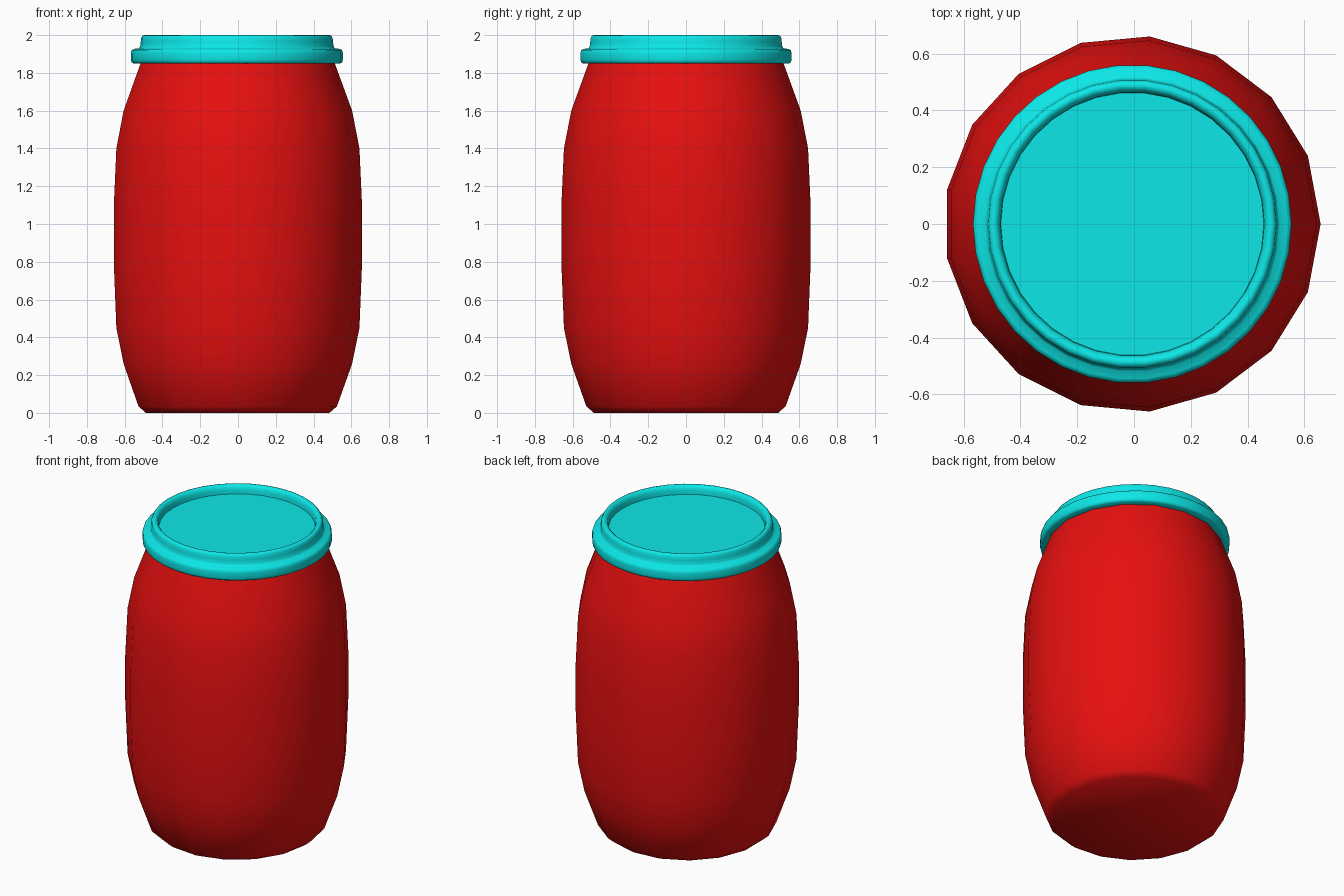
import bpy
import math

cube = bpy.data.objects.get("Cube")
if cube:
    bpy.data.objects.remove(cube, do_unlink=True)

CENTRE_X = -0.006


def material(name, colour):
    mat = bpy.data.materials.new(name)
    mat.use_nodes = True
    mat.diffuse_color = colour
    mat.node_tree.nodes["Principled BSDF"].inputs["Base Color"].default_value = colour
    return mat


def lathe(name, profile, sides, mat, sharp_angle):
    """Spin (radius, height) points around z and cap both ends."""
    verts, faces = [], []
    for radius, z in profile:
        for i in range(sides):
            a = math.tau * i / sides
            verts.append((radius * math.cos(a), radius * math.sin(a), z))
    for r in range(len(profile) - 1):
        low, high = r * sides, (r + 1) * sides
        for i in range(sides):
            j = (i + 1) % sides
            faces.append((low + i, low + j, high + j, high + i))
    faces.append(tuple(reversed(range(sides))))
    faces.append(tuple(range(len(verts) - sides, len(verts))))
    mesh = bpy.data.meshes.new(name)
    mesh.from_pydata(verts, [], faces)
    mesh.materials.append(mat)
    obj = bpy.data.objects.new(name, mesh)
    obj.location.x = CENTRE_X
    bpy.context.collection.objects.link(obj)
    bpy.ops.object.select_all(action="DESELECT")
    obj.select_set(True)
    bpy.context.view_layer.objects.active = obj
    bpy.ops.object.shade_smooth_by_angle(angle=math.radians(sharp_angle))
    return obj


red = material("red plastic", (0.8, 0.005, 0.005, 1))
teal = material("teal plastic", (0.004, 0.8, 0.8, 1))

# Barrel body: coarse bulging wall with a chamfered foot
body_profile = [
    (0.49, 0), (0.53, 0.035), (0.61, 0.26), (0.649, 0.45), (0.663, 0.8),
    (0.663, 1.09), (0.649, 1.4), (0.61, 1.6), (0.515, 1.86),
]
lathe("barrel_body", body_profile, 17, red, 60)

# Lid: rounded collar, raised rim and sunken centre
lid_profile = [
    (0.5, 1.85), (0.548, 1.85), (0.558, 1.857), (0.561, 1.87), (0.561, 1.905),
    (0.557, 1.92), (0.545, 1.927), (0.519, 1.93), (0.512, 1.94), (0.509, 1.965),
    (0.507, 1.985), (0.5, 1.997), (0.49, 2.0), (0.48, 1.998), (0.47, 1.988),
    (0.465, 1.97), (0.463, 1.945),
]
lathe("lid", lid_profile, 34, teal, 50)
